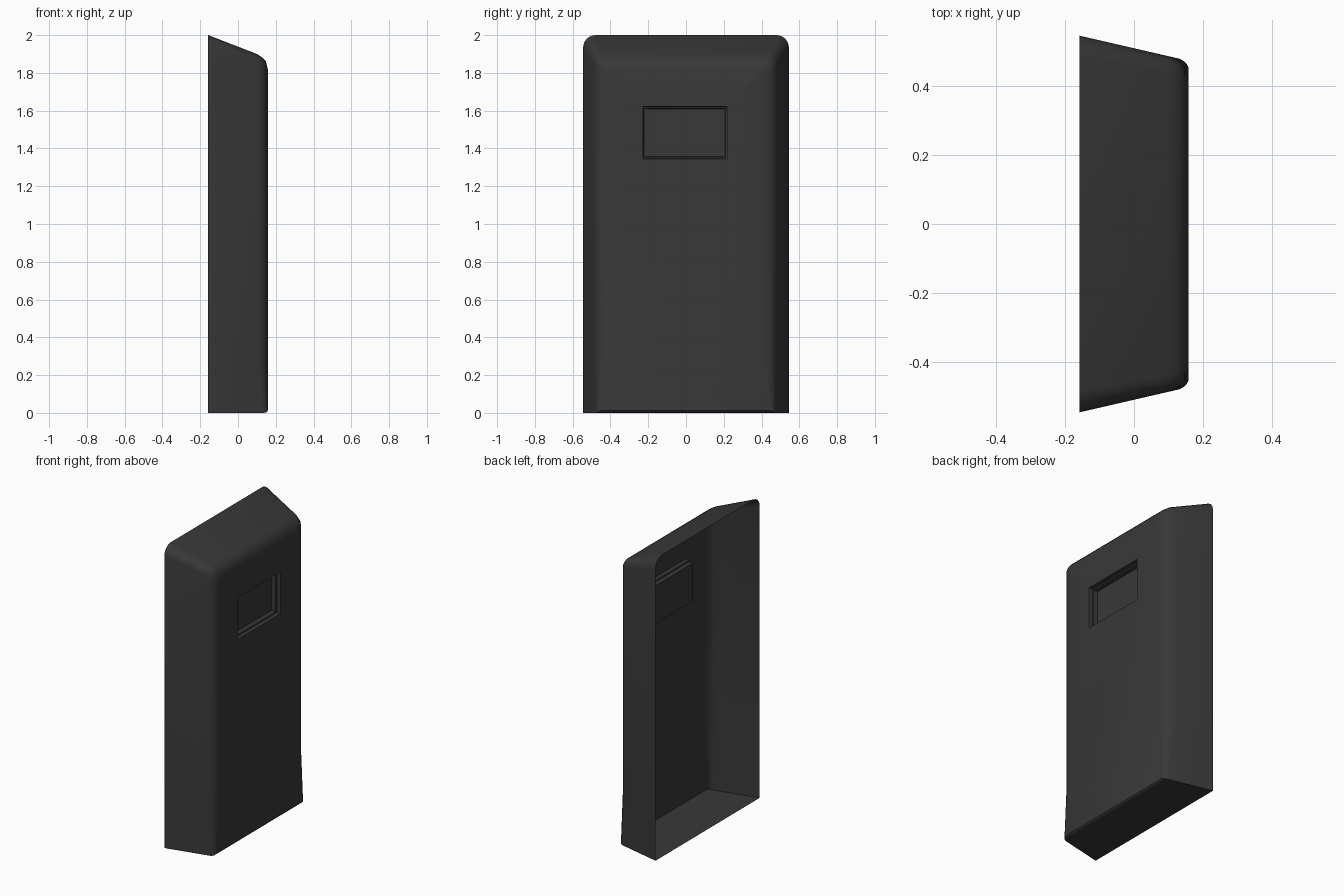
import bpy, bmesh, math

if "Cube" in bpy.data.objects:
    bpy.data.objects.remove(bpy.data.objects["Cube"])

FRONT = 0.158

# Rings from the open back to the front face:
# depth x, half width, top z, corner radius, then x, half width and z at the foot
RINGS = [
    (-0.158, 0.545, 2.000, 0.065, -0.158, 0.545, 0.000),
    (0.100, 0.485, 1.900, 0.050, 0.132, 0.478, 0.000),
    (0.128, 0.473, 1.882, 0.045, 0.143, 0.472, 0.001),
    (0.147, 0.452, 1.862, 0.038, 0.152, 0.464, 0.004),
    (FRONT, 0.412, 1.820, 0.020, FRONT, 0.453, 0.012),
]


def outline(x, w, top, r, fx, fw, fz):
    half = [(fx, fw, fz), (x, w, 0.32)]
    for i in range(5):
        a = math.radians(90 * i / 4)
        half.append((x, w - r + r * math.cos(a), top - r + r * math.sin(a)))
    return half + [(px, -py, pz) for px, py, pz in reversed(half)]


def rect(bm, x, inset):
    y0, y1, z0, z1 = -0.228 + inset, 0.218 - inset, 1.345 + inset, 1.622 - inset
    return [bm.verts.new((x, y, z)) for y, z in
            ((y0, z0), (y1, z0), (y1, z1), (y0, z1))]


def bridge(bm, a, b):
    n = len(a)
    for i in range(n):
        j = (i + 1) % n
        bm.faces.new((a[i], a[j], b[j], b[i]))


def loop_edges(bm, loop):
    return [bm.edges.get((v, loop[(i + 1) % len(loop)])) for i, v in enumerate(loop)]


bm = bmesh.new()

# Tapered shell, open at the back
rings = [[bm.verts.new(p) for p in outline(*r)] for r in RINGS]
for a, b in zip(rings, rings[1:]):
    bridge(bm, a, b)

# Stepped screen recess
steps = [rect(bm, x, i) for x, i in ((FRONT, 0), (FRONT - 0.025, 0.002),
                                     (FRONT - 0.027, 0.010), (FRONT - 0.055, 0.012))]
for a, b in zip(steps, steps[1:]):
    bridge(bm, a, b)
bm.faces.new(steps[-1])

# Front face around the recess
bmesh.ops.triangle_fill(bm, use_beauty=True, normal=(1, 0, 0),
                        edges=loop_edges(bm, rings[-1]) + loop_edges(bm, steps[0]))
bmesh.ops.recalc_face_normals(bm, faces=bm.faces[:])

mesh = bpy.data.meshes.new("housing_shell")
bm.to_mesh(mesh)
bm.free()
shell = bpy.data.objects.new("housing_shell", mesh)
bpy.context.collection.objects.link(shell)

# Dark plastic
mat = bpy.data.materials.new("dark_plastic")
mat.diffuse_color = (0.04, 0.04, 0.04, 1)
mat.use_nodes = True
mat.node_tree.nodes["Principled BSDF"].inputs["Base Color"].default_value = mat.diffuse_color
mesh.materials.append(mat)

bpy.context.view_layer.objects.active = shell
shell.select_set(True)
bpy.ops.object.shade_smooth_by_angle(angle=math.radians(35))
